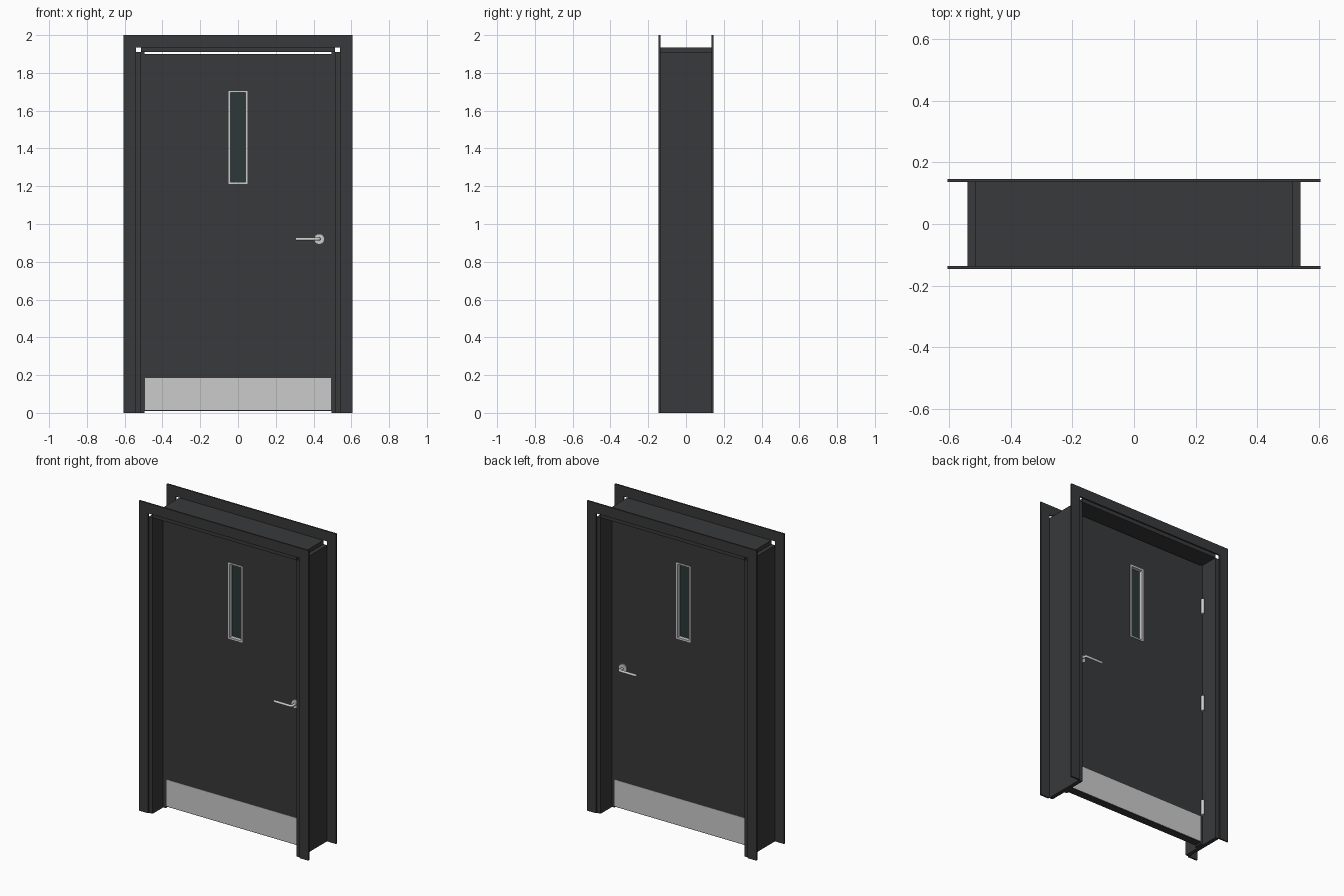
import bpy, bmesh, math
from mathutils import Matrix

if "Cube" in bpy.data.objects:
    bpy.data.objects.remove(bpy.data.objects["Cube"])


def material(name, rgb):
    m = bpy.data.materials.new(name)
    m.diffuse_color = (*rgb, 1)
    m.use_nodes = True
    m.node_tree.nodes["Principled BSDF"].inputs["Base Color"].default_value = m.diffuse_color
    return m


DARK = material("dark_paint", (0.04, 0.041, 0.043))
STEEL = material("brushed_steel", (0.55, 0.55, 0.55))
GLASS = material("dark_glass", (0.025, 0.04, 0.037))


def finish(bm, name, mat):
    bmesh.ops.recalc_face_normals(bm, faces=bm.faces)
    me = bpy.data.meshes.new(name)
    bm.to_mesh(me)
    bm.free()
    me.materials.append(mat)
    ob = bpy.data.objects.new(name, me)
    bpy.context.collection.objects.link(ob)
    return ob


def box(name, x, y, z, mat=DARK):
    """Box from (min, max) ranges."""
    bm = bmesh.new()
    bmesh.ops.create_cube(bm, size=1)
    for v in bm.verts:
        v.co = [r[0] + (c + 0.5) * (r[1] - r[0]) for r, c in zip((x, y, z), v.co)]
    return finish(bm, name, mat)


def panel(name, xs, zs, y, mat, holes=()):
    """Grid of flat cells in the xz plane, minus holes, thickened along y."""
    bm = bmesh.new()
    grid = [[bm.verts.new((x, y[0], z)) for z in zs] for x in xs]
    faces = [bm.faces.new((grid[i][j], grid[i + 1][j], grid[i + 1][j + 1], grid[i][j + 1]))
             for i in range(len(xs) - 1) for j in range(len(zs) - 1) if (i, j) not in holes]
    ext = bmesh.ops.extrude_face_region(bm, geom=faces, use_keep_orig=True)
    for v in [g for g in ext["geom"] if isinstance(g, bmesh.types.BMVert)]:
        v.co.y = y[1]
    return finish(bm, name, mat)


def cylinder(name, centre, radius, depth, axis, mat=STEEL, segs=32):
    bm = bmesh.new()
    rot = Matrix.Rotation(math.pi / 2, 4, 'X') if axis == 'Y' else Matrix()
    bmesh.ops.create_cone(bm, cap_ends=True, segments=segs, radius1=radius, radius2=radius,
                          depth=depth, matrix=Matrix.Translation(centre) @ rot)
    ob = finish(bm, name, mat)
    for p in ob.data.polygons:
        p.use_smooth = len(p.vertices) == 4
    return ob


# Frame lining: jambs, head and the strips closing the gap beside the leaf
for s, side in ((-1, "left"), (1, "right")):
    box(f"jamb_{side}", sorted((s * 0.514, s * 0.54)), (-0.137, 0.137), (0, 1.91))
    box(f"door_stop_{side}", sorted((s * 0.496, s * 0.514)), (-0.028, 0.02), (0, 1.91))
box("frame_head", (-0.514, 0.514), (-0.137, 0.137), (1.91, 1.935))

# Door leaf with vision panel opening
panel("door_leaf", (-0.495, -0.455, -0.046, 0.046, 0.455, 0.495),
      (0.01, 1.218, 1.70, 1.86, 1.90), (-0.025, 0.025), DARK, holes={(2, 1)})
box("window_glass", (-0.044, 0.044), (-0.004, 0.004), (1.22, 1.698), GLASS)

# Everything that appears on both faces of the door
for s, side in ((-1, "front"), (1, "back")):
    panel(f"architrave_{side}", (-0.605, -0.54, 0.54, 0.605), (0, 1.935, 2.0),
          (s * 0.136, s * 0.146), DARK, holes={(1, 0)})
    panel(f"window_trim_{side}", (-0.05, -0.04, 0.04, 0.05), (1.213, 1.223, 1.695, 1.705),
          (s * 0.004, s * 0.028), STEEL, holes={(1, 1)})
    box(f"kick_plate_{side}", (-0.493, 0.493), sorted((s * 0.025, s * 0.027)), (0.014, 0.185), STEEL)

    # Lever handle: round rose and bent bar
    cylinder(f"handle_rose_{side}", (0.43, s * 0.029, 0.92), 0.028, 0.009, 'Y')
    cu = bpy.data.curves.new(f"handle_lever_{side}", 'CURVE')
    cu.dimensions = '3D'
    cu.bevel_depth = 0.008
    cu.bevel_resolution = 4
    cu.use_fill_caps = True
    path = [(0.43, 0.03), (0.43, 0.058), (0.427, 0.065), (0.42, 0.068), (0.305, 0.068)]
    sp = cu.splines.new('POLY')
    sp.points.add(len(path) - 1)
    for p, (x, y) in zip(sp.points, path):
        p.co = (x, s * y, 0.92, 1)
    cu.materials.append(STEEL)
    bpy.context.collection.objects.link(bpy.data.objects.new(cu.name, cu))

# Hinges on the back, left-hand edge
for i, z in enumerate((0.246, 0.958, 1.62)):
    cylinder(f"hinge_knuckle_{i + 1}", (-0.503, 0.034, z), 0.009, 0.1, 'Z', segs=16)
    box(f"hinge_leaf_{i + 1}", (-0.513, -0.496), (0.018, 0.03), (z - 0.05, z + 0.05), STEEL)
